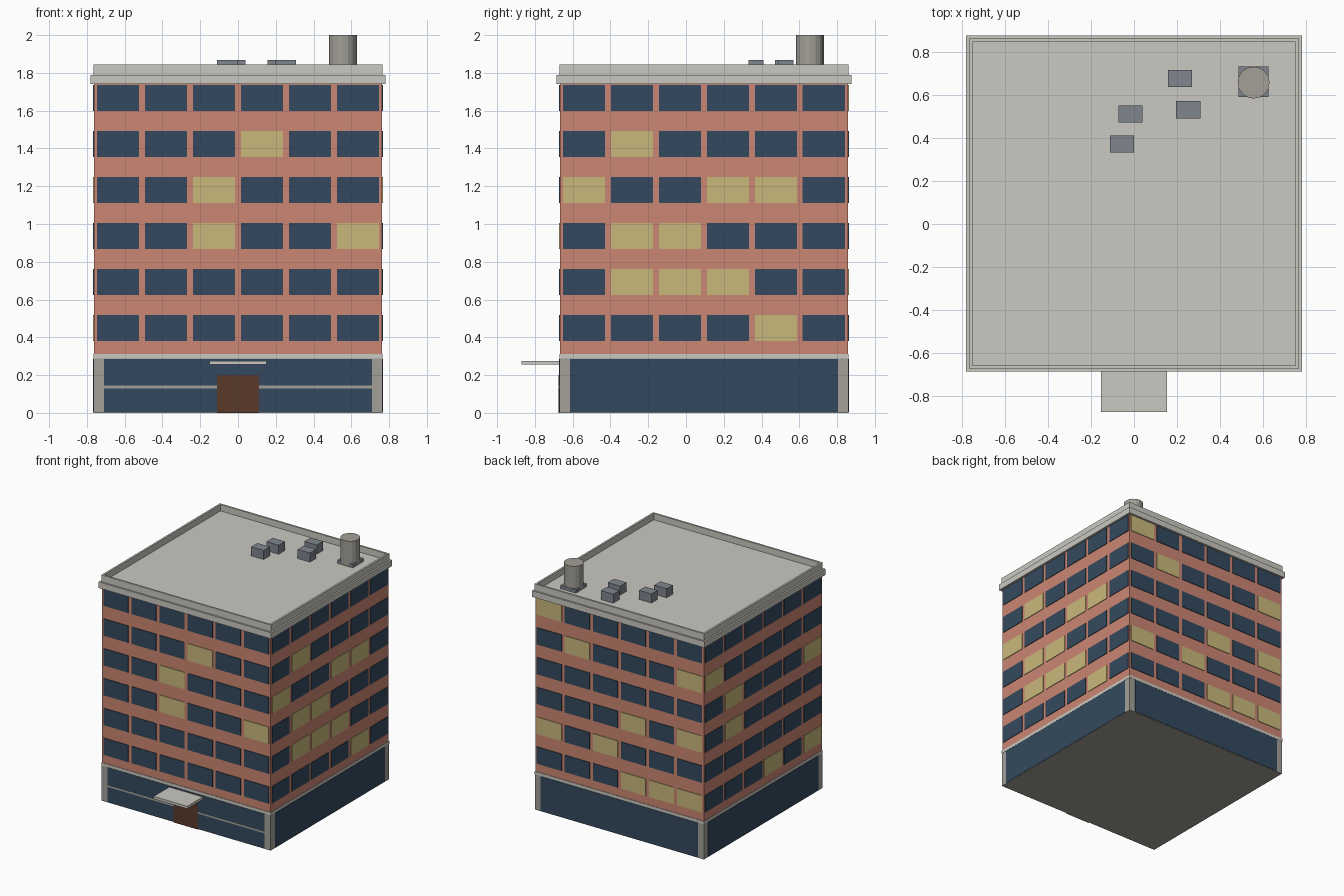
import bpy, bmesh
from math import radians
from mathutils import Matrix, Vector

if "Cube" in bpy.data.objects:
    bpy.data.objects.remove(bpy.data.objects["Cube"], do_unlink=True)

CY = 0.095       # centre of the block in y
HALF = 0.762     # half width of the walls


def material(name, rgb):
    lin = [(c / 255 / 12.92) if c < 11 else ((c / 255 + 0.055) / 1.055) ** 2.4 for c in rgb]
    m = bpy.data.materials.new(name)
    m.use_nodes = True
    m.diffuse_color = (*lin, 1)
    m.node_tree.nodes["Principled BSDF"].inputs["Base Color"].default_value = (*lin, 1)
    return m


BRICK = material("brick", (203, 134, 114))
CONCRETE = material("concrete", (163, 160, 152))
TRIM = material("pale_trim", (202, 200, 193))
GLASS = material("dark_glass", (52, 73, 94))
LIT = material("lit_glass", (201, 185, 123))
DOOR = material("door_brown", (90, 58, 42))
METAL = material("vent_metal", (128, 134, 143))


def add_box(bm, lo, hi, mat=0):
    """Add a box between two corners to a bmesh."""
    lo, hi = Vector(lo), Vector(hi)
    m = Matrix.Translation((lo + hi) / 2) @ Matrix.Diagonal((*(hi - lo), 1))
    verts = bmesh.ops.create_cube(bm, size=1, matrix=m)["verts"]
    for f in {f for v in verts for f in v.link_faces}:
        f.material_index = mat


def finish(name, bm, mats, turn=0, centre=(0, CY, 0)):
    """Turn the mesh about the block's axis and make an object of it."""
    bm.transform(Matrix.Translation(centre) @ Matrix.Rotation(radians(turn), 4, "Z"))
    mesh = bpy.data.meshes.new(name)
    bm.to_mesh(mesh)
    bm.free()
    for m in mats:
        mesh.materials.append(m)
    ob = bpy.data.objects.new(name, mesh)
    bpy.context.collection.objects.link(ob)
    return ob


def box(name, lo, hi, mat, centre=(0, CY, 0)):
    bm = bmesh.new()
    add_box(bm, lo, hi)
    return finish(name, bm, [mat], centre=centre)


def slab(name, half, z0, z1, mat):
    return box(name, (-half, -half, z0), (half, half, z1), mat)


# Main masses
slab("ground_floor", HALF + 0.002, 0, 0.30, CONCRETE)
slab("brick_walls", HALF, 0.30, 1.745, BRICK)
slab("ground_floor_band", HALF + 0.004, 0.288, 0.312, TRIM)
slab("cornice", 0.78, 1.74, 1.79, TRIM)

# Parapet with sunken roof
bm = bmesh.new()
add_box(bm, (-0.766, -0.766, 1.785), (0.766, 0.766, 1.845))
top = max(bm.faces, key=lambda f: f.calc_center_median().z)
bmesh.ops.inset_individual(bm, faces=[top], thickness=0.022)
inner = bmesh.ops.extrude_discrete_faces(bm, faces=[top])["faces"][0]
bmesh.ops.translate(bm, verts=inner.verts, vec=(0, 0, -0.052))
finish("parapet_and_roof", bm, [TRIM])

# Facades: (name, turn, lit windows as column sets from bottom row to top)
FACADES = [
    ("front", 0, ["", "", "25", "2", "3", ""]),
    ("right_side", 90, ["4", "123", "12", "034", "1", ""]),
    ("back", 180, ["345", "02", "35", "", "15", "0"]),
    ("left_side", 270, ["35", "", "1", "15", "0", ""]),
]
for name, turn, lit in FACADES:
    # Upper windows
    bm = bmesh.new()
    for row, lit_cols in enumerate(lit):
        for col in range(6):
            u = (col - 2.5) * 0.254
            z = 0.449 + 0.2437 * row
            add_box(bm, (u - 0.112, -HALF - 0.005, z - 0.069),
                    (u + 0.112, -HALF + 0.002, z + 0.069), int(str(col) in lit_cols))
    finish(name + "_windows", bm, [GLASS, LIT], turn)
    # Ground floor glazing
    bm = bmesh.new()
    add_box(bm, (-0.71, -HALF - 0.005, 0.004), (0.71, -HALF + 0.001, 0.286))
    finish(name + "_ground_glazing", bm, [GLASS], turn)

# Entrance
Y = -HALF - 0.005
box("glazing_rail", (-0.71, Y - 0.002, 0.129), (0.71, Y + 0.003, 0.144), CONCRETE)
box("door", (-0.11, Y - 0.004, 0), (0.11, Y + 0.003, 0.2), DOOR)
box("canopy", (-0.152, -0.967, 0.255), (0.152, -HALF, 0.276), TRIM)

# Rooftop vents
for i, (x, y) in enumerate([(0.213, 0.675), (0.252, 0.53), (-0.017, 0.51), (-0.056, 0.371)]):
    box(f"roof_vent_{i + 1}", (-0.056, -0.04, 1.785), (0.056, 0.04, 1.867), METAL, (x, y, 0))

# Chimney on a square plinth
box("chimney_plinth", (-0.07, -0.07, 1.785), (0.07, 0.07, 1.82), METAL, (0.555, 0.66, 0))
bm = bmesh.new()
bmesh.ops.create_cone(bm, cap_ends=True, segments=16, radius1=0.074, radius2=0.074,
                      depth=0.2, matrix=Matrix.Translation((0, 0, 1.9)))
finish("chimney", bm, [CONCRETE], centre=(0.555, 0.656, 0))
